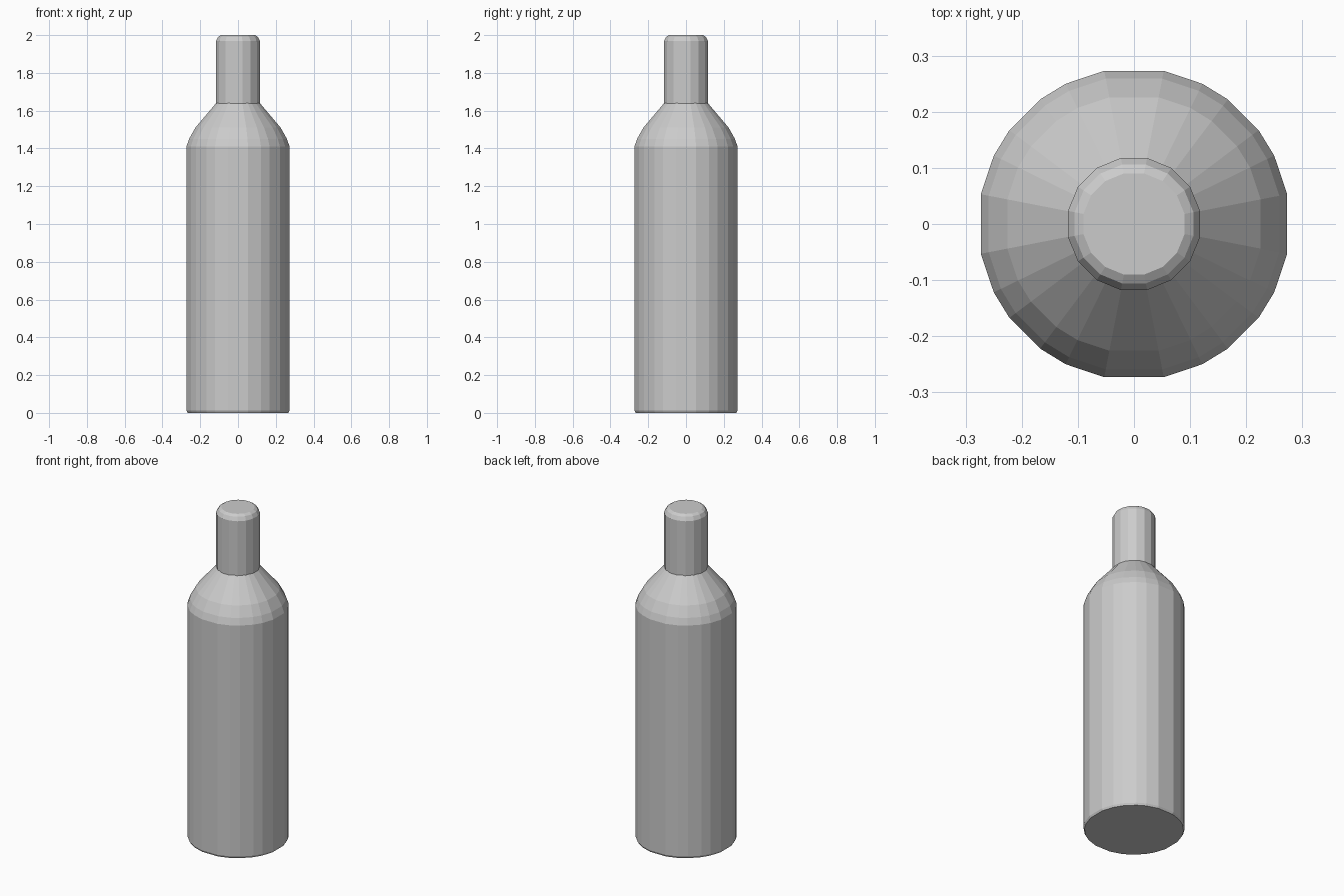
import bpy
import bmesh
from math import cos, sin, radians

if "Cube" in bpy.data.objects:
    bpy.data.objects.remove(bpy.data.objects["Cube"], do_unlink=True)

grey = bpy.data.materials.new("plain grey")
grey.use_nodes = True
grey.diffuse_color = (0.6, 0.6, 0.6, 1)
grey.node_tree.nodes["Principled BSDF"].inputs["Base Color"].default_value = grey.diffuse_color


def lathe(name, profile, angles, faceted=()):
    """Stack a ring for each (radius, height); split the bands listed in faceted."""
    bm = bmesh.new()
    rings = [[bm.verts.new((r * cos(radians(a)), r * sin(radians(a)), z)) for a in angles]
             for r, z in profile]
    n = len(angles)
    for band, (low, high) in enumerate(zip(rings, rings[1:])):
        for i in range(n):
            j = (i + 1) % n
            a, b, c, d = low[i], low[j], high[j], high[i]
            if band not in faceted:
                bm.faces.new((a, b, c, d))
            elif i % 2:
                bm.faces.new((a, b, c))
                bm.faces.new((a, c, d))
            else:
                bm.faces.new((a, b, d))
                bm.faces.new((b, c, d))
    bm.faces.new(rings[0][::-1])
    bm.faces.new(rings[-1])
    mesh = bpy.data.meshes.new(name)
    bm.to_mesh(mesh)
    bm.free()
    mesh.materials.append(grey)
    obj = bpy.data.objects.new(name, mesh)
    bpy.context.collection.objects.link(obj)
    return obj


# Body and shoulder: wide flats on the four axes, narrower facets between them
body_angles = [q * 90 + a for q in range(4) for a in (11, 26, 37, 53, 64, 79)]
lathe("bottle_body",
      [(0.272, 0), (0.278, 0.012), (0.278, 1.41), (0.264, 1.45),
       (0.23, 1.51), (0.118, 1.64)],
      body_angles, faceted=(2, 3))

# Neck with a rounded top edge
neck_angles = [(i + 0.5) * 22.5 for i in range(16)]
lathe("bottle_neck",
      [(0.12, 1.635), (0.12, 1.968), (0.108, 1.99), (0.092, 2.0)],
      neck_angles, faceted=(1,))
